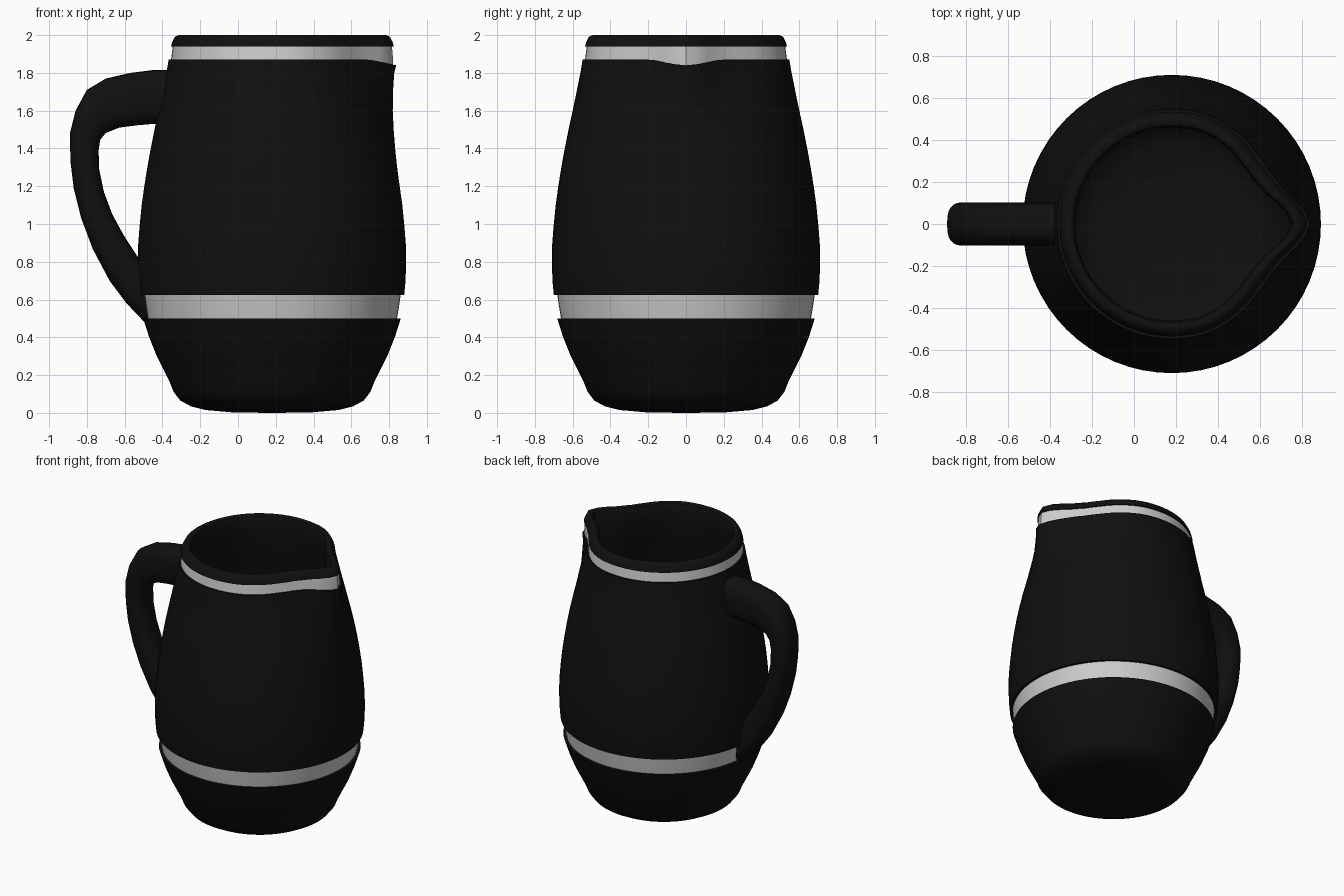
import bpy, bmesh, math

CX, SEG = 0.18, 64

black = bpy.data.materials.new("black")
black.diffuse_color = (0.005, 0.005, 0.005, 1)

# spout offset by angle from +x, as a share of the full bulge (slight pinch beside the lip)
SPOUT = [(0, 1.0), (4, 0.9), (8, 0.66), (17, 0.12), (27, -0.18), (39, -0.22),
         (52, -0.12), (70, 0.0), (180, 0.0)]


def interp(table, v):
    for (a, fa), (b, fb) in zip(table, table[1:]):
        if v <= b:
            return fa + (fb - fa) * (v - a) / (b - a)
    return table[-1][1]


def place(r, z, a):
    deg = abs((math.degrees(a) + 180) % 360 - 180)
    s = interp(SPOUT, deg)
    grow = min(max((z - 1.2) / 0.67, 0), 1) ** 2
    r += 0.11 * grow * s
    if 1.8 < z < 1.9:                       # edge dips under the lip
        z -= 0.03 * max(s, 0)
    return (CX + r * math.cos(a), r * math.sin(a), z)


def finish(name, bm, mat):
    bmesh.ops.recalc_face_normals(bm, faces=bm.faces)
    me = bpy.data.meshes.new(name)
    bm.to_mesh(me)
    bm.free()
    for p in me.polygons:
        p.use_smooth = True
    me.set_sharp_from_angle(angle=math.radians(40))
    if mat:
        me.materials.append(mat)
    ob = bpy.data.objects.new(name, me)
    bpy.context.collection.objects.link(ob)
    return ob


def skin(bm, rings):
    for r0, r1 in zip(rings, rings[1:]):
        n = len(r0)
        for i in range(n):
            j = (i + 1) % n
            bm.faces.new((r0[i], r0[j], r1[j], r1[i]))


def lathe(name, profile, mat=None, closed=False):
    bm = bmesh.new()
    rings = [[bm.verts.new(place(r, z, 2 * math.pi * i / SEG)) for i in range(SEG)]
             for r, z in profile]
    if closed:
        rings.append(rings[0])
    skin(bm, rings)
    bmesh.ops.remove_doubles(bm, verts=bm.verts, dist=1e-5)
    return finish(name, bm, mat)


# lower bowl of the jug
lathe("base", [(0, 0), (0.2, 0.002), (0.35, 0.015), (0.43, 0.035), (0.485, 0.065),
               (0.52, 0.11), (0.54, 0.16), (0.565, 0.21), (0.61, 0.3), (0.65, 0.4),
               (0.682, 0.5), (0.63, 0.5)], black)

# grey rings
lathe("lower_band", [(0.66, 0.49), (0.672, 0.56), (0.683, 0.635)])
lathe("upper_band", [(0.537, 1.85), (0.532, 1.89), (0.524, 1.95)])

# main body
lathe("body", [(0.65, 0.625), (0.70, 0.625), (0.707, 0.7), (0.71, 0.8), (0.708, 0.9),
               (0.70, 1.0), (0.69, 1.1), (0.676, 1.2), (0.66, 1.3), (0.642, 1.4),
               (0.622, 1.5), (0.60, 1.6), (0.579, 1.7), (0.559, 1.8), (0.547, 1.87),
               (0.51, 1.87)], black)

# rim and inner wall
lathe("rim_and_lining", [(0.50, 1.94), (0.535, 1.94), (0.528, 1.965), (0.515, 1.99),
                         (0.50, 1.999), (0.485, 2.0), (0.47, 1.993), (0.46, 1.96),
                         (0.465, 1.87), (0.50, 1.7), (0.54, 1.5), (0.58, 1.3),
                         (0.615, 1.05), (0.63, 0.8), (0.61, 0.55), (0.55, 0.33),
                         (0.49, 0.19), (0.44, 0.13), (0.36, 0.1), (0, 0.1)], black)

# handle: outer and inner edge curves, matched point by point
OUTER = [(-0.36, 1.815), (-0.45, 1.815), (-0.57, 1.80), (-0.70, 1.77), (-0.80, 1.71),
         (-0.86, 1.60), (-0.89, 1.48), (-0.887, 1.33), (-0.87, 1.19), (-0.83, 1.03),
         (-0.77, 0.87), (-0.68, 0.70), (-0.59, 0.58), (-0.49, 0.475), (-0.44, 0.46)]
INNER = [(-0.36, 1.53), (-0.45, 1.53), (-0.54, 1.522), (-0.63, 1.51), (-0.70, 1.482),
         (-0.73, 1.445), (-0.738, 1.39), (-0.735, 1.29), (-0.71, 1.17), (-0.665, 1.05),
         (-0.605, 0.94), (-0.54, 0.84), (-0.50, 0.78), (-0.46, 0.73), (-0.43, 0.69)]
bm = bmesh.new()
rings = []
N = 24
for (xo, zo), (xi, zi) in zip(OUTER, INNER):
    ring = []
    for k in range(N):
        t = 2 * math.pi * k / N
        c, s = math.cos(t), math.sin(t)
        u = math.copysign(abs(c) ** 0.75, c)
        v = math.copysign(abs(s) ** 0.75, s)
        ring.append(bm.verts.new(((xo + xi) / 2 + u * (xo - xi) / 2, 0.103 * v,
                                  (zo + zi) / 2 + u * (zo - zi) / 2)))
    rings.append(ring)
skin(bm, rings)
finish("handle", bm, black)
